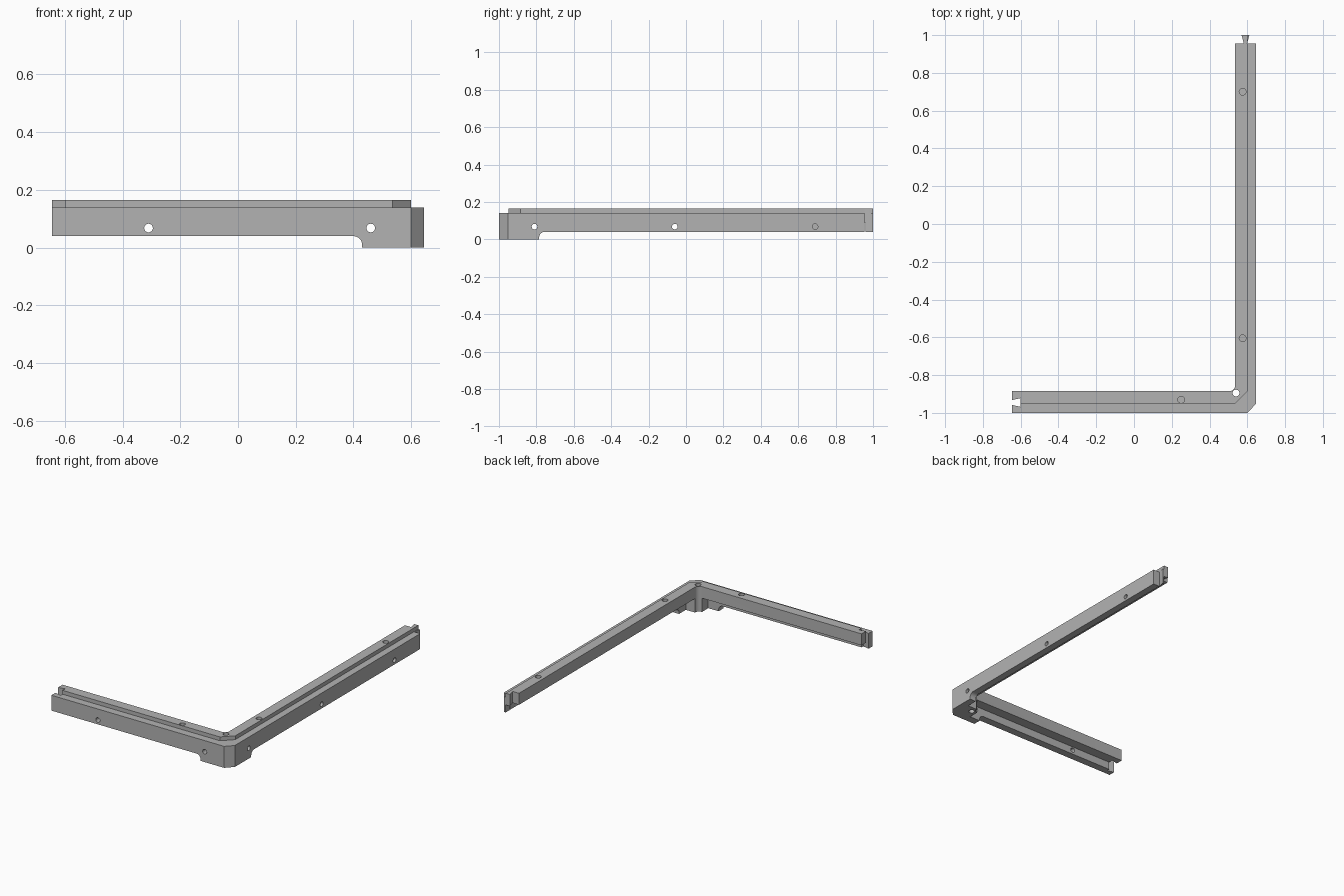
import bpy, bmesh, math
from mathutils import Vector

cube = bpy.data.objects.get("Cube")
if cube:
    bpy.data.objects.remove(cube, do_unlink=True)

grey = bpy.data.materials.new("plain_grey")
grey.use_nodes = True
COL = (0.45, 0.45, 0.45, 1)
grey.diffuse_color = COL
grey.node_tree.nodes["Principled BSDF"].inputs["Base Color"].default_value = COL


def prism(name, pts, lo, hi, axis="z"):
    """Extrude a 2D outline from lo to hi along an axis."""
    place = {"z": lambda a, b, h: (a, b, h),
             "y": lambda a, b, h: (a, h, b),
             "x": lambda a, b, h: (h, a, b)}[axis]
    bm = bmesh.new()
    face = bm.faces.new([bm.verts.new(place(a, b, lo)) for a, b in pts])
    ext = bmesh.ops.extrude_face_region(bm, geom=[face])
    verts = [v for v in ext["geom"] if isinstance(v, bmesh.types.BMVert)]
    shift = Vector(place(0, 0, hi - lo))
    bmesh.ops.translate(bm, verts=verts, vec=shift)
    bmesh.ops.recalc_face_normals(bm, faces=bm.faces)
    me = bpy.data.meshes.new(name)
    bm.to_mesh(me)
    bm.free()
    me.materials.append(grey)
    ob = bpy.data.objects.new(name, me)
    bpy.context.collection.objects.link(ob)
    return ob


def arc(cx, cy, r, a0, a1, n=8):
    return [(cx + r * math.cos(math.radians(a0 + (a1 - a0) * i / n)),
             cy + r * math.sin(math.radians(a0 + (a1 - a0) * i / n)))
            for i in range(n + 1)]


def circle(cx, cy, r, n=24):
    return arc(cx, cy, r, 0, 360, n)[:-1]


def combine(target, other, operation):
    other.hide_render = True
    mod = target.modifiers.new("combine", "BOOLEAN")
    mod.operation, mod.solver, mod.object = operation, "EXACT", other
    bpy.context.view_layer.update()
    deps = bpy.context.evaluated_depsgraph_get()
    me = bpy.data.meshes.new_from_object(target.evaluated_get(deps))
    target.modifiers.clear()
    target.data = me
    bpy.data.objects.remove(other, do_unlink=True)


# outer wall, following both arms with a chamfered corner
frame = prism("corner_frame", [
    (-.645, -1), (.6, -1), (.645, -.953), (.645, 1),
    (.6, 1), (.6, -.885), (.535, -.95), (-.645, -.95)], 0, .14)

# clear the wall underside, leaving a foot at the corner
combine(frame, prism("cut", [(-1, -.1), (.43, -.1)] + arc(.4, .01, .03, 0, 90)
                     + [(-1, .04)], -1.1, -.94, "y"), "DIFFERENCE")
combine(frame, prism("cut", [(1.1, -.1), (-.785, -.1)] + arc(-.755, .01, .03, 180, 90)
                     + [(1.1, .04)], .59, .7, "x"), "DIFFERENCE")

# raised inner flange and the solid post in the corner
fillet = arc(.505, -.855, .03, 0, -90)
flange = prism("flange", [(-.645, -.95), (.535, -.95), (.6, -.885), (.6, 1),
                          (.535, 1)] + fillet + [(-.645, -.885)], .09, .165)
post = prism("post", [(.505, -.95), (.535, -.95), (.6, -.885), (.6, -.855)]
             + fillet, 0, .165)
combine(flange, post, "UNION")
combine(frame, flange, "UNION")

# dovetail tongue on the long arm
for s in (-1, 1):
    side = [(.59 + s * w, y) for w, y in
            ((.1, .955), (.009, .955), (.023, 1.01), (.1, 1.01))]
    combine(frame, prism("cut", side, -.1, .3), "DIFFERENCE")

# matching socket on the short arm
combine(frame, prism("cut", [(-.66, -.955), (-.6, -.968), (-.6, -.922),
                             (-.66, -.935)], -.1, .3), "DIFFERENCE")

# upright screw holes: x, y, bottom
for x, y, bottom in ((.575, .7, .115), (.575, -.605, .115),
                     (.25, -.93, .115), (.54, -.895, -.1)):
    combine(frame, prism("cut", circle(x, y, .018), bottom, .3), "DIFFERENCE")

# sideways screw holes in the front and right walls
for x in (-.31, .46):
    combine(frame, prism("cut", circle(x, .068, .015), -1.1, -.8, "y"), "DIFFERENCE")
for y, inner in ((-.81, .4), (-.06, .4), (.69, .62)):
    combine(frame, prism("cut", circle(y, .068, .015), inner, .8, "x"), "DIFFERENCE")

# crisp edges, smooth round parts
bpy.ops.object.select_all(action="DESELECT")
frame.select_set(True)
bpy.context.view_layer.objects.active = frame
bpy.ops.object.shade_smooth_by_angle(angle=math.radians(30))
